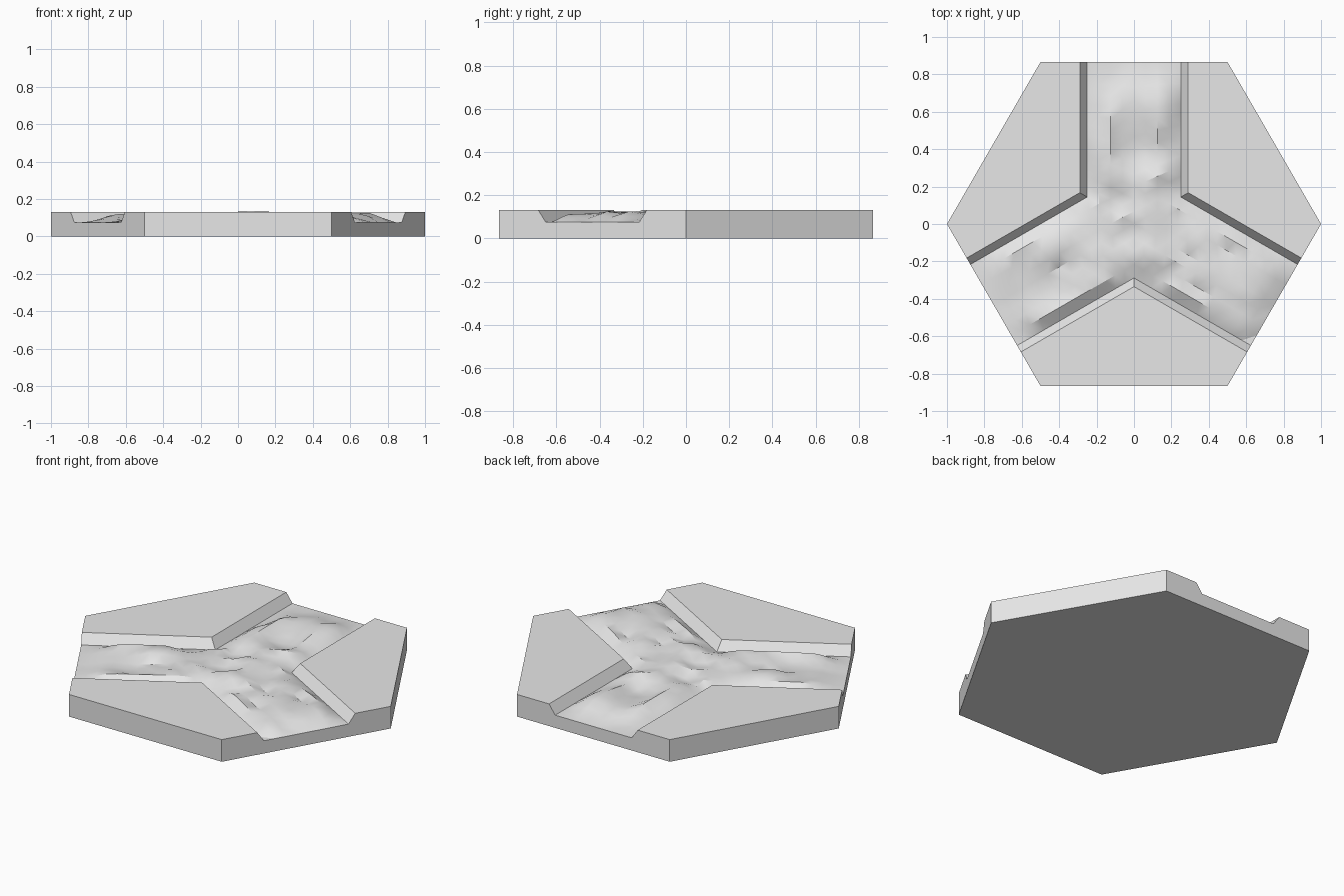
import bpy, bmesh, math
from mathutils import Vector, Matrix, noise

if "Cube" in bpy.data.objects:
    bpy.data.objects.remove(bpy.data.objects["Cube"])

TOP, BED = 0.131, 0.075        # plateau and river bed heights
RIM, FOOT = 0.29, 0.25         # half widths of the channel at bank top and foot
END = math.sqrt(3) / 2         # distance from centre to a flat side
SLOPE = 1 / math.sqrt(3)
TURNS = [Matrix.Rotation(math.radians(a), 3, 'Z') for a in (0, 120, 240)]

stone = bpy.data.materials.new("stone_grey")
stone.use_nodes = True
grey = (0.8, 0.8, 0.8, 1)
stone.diffuse_color = grey
stone.node_tree.nodes["Principled BSDF"].inputs["Base Color"].default_value = grey


def finish(name, bm):
    bmesh.ops.remove_doubles(bm, verts=bm.verts[:], dist=0.0005)
    bmesh.ops.recalc_face_normals(bm, faces=bm.faces[:])
    mesh = bpy.data.meshes.new(name)
    bm.to_mesh(mesh)
    bm.free()
    mesh.materials.append(stone)
    obj = bpy.data.objects.new(name, mesh)
    bpy.context.collection.objects.link(obj)
    return obj


# Hexagonal tile: three plateaus, sloped banks, notched and plain side walls
bm = bmesh.new()


def face(turn, points):
    bm.faces.new([bm.verts.new(turn @ Vector(p)) for p in points])


for i, turn in enumerate(TURNS):
    back = TURNS[i - 1]                      # the neighbouring arm, clockwise
    to_here = turn.inverted() @ back
    wall = [(0.5, 0), (0.5, TOP), (RIM, TOP), (FOOT, BED)]
    outline = wall + [(-x, z) for x, z in reversed(wall)]
    face(turn, [(x, END, z) for x, z in outline])
    face(turn, [(0.5, END, 0), (1, 0, 0), (1, 0, TOP), (0.5, END, TOP)])
    rim_end = to_here @ Vector((-RIM, END, TOP))
    face(turn, [(RIM, END, TOP), (0.5, END, TOP), (1, 0, TOP), rim_end,
                (RIM, RIM * SLOPE, TOP)])
    for s in (-1, 1):
        face(turn, [(s * RIM, END, TOP), (s * RIM, RIM * SLOPE, TOP),
                    (s * FOOT, FOOT * SLOPE, BED), (s * FOOT, END, BED)])
face(TURNS[0], [(math.cos(a), math.sin(a), 0)
                for a in (math.radians(60 * k) for k in range(6))])
finish("tile_base", bm)


# Rippled river: one grid per arm, joined at the centre
def smooth(t):
    t = max(0, min(1, t))
    return t * t * (3 - 2 * t)


def ripple(x, y, arm, turn):
    p = turn @ Vector((x, y, 0))
    broad = noise.noise(Vector((p.x * 6, p.y * 9, 3.1)))
    streak = noise.noise(Vector((x * 11, y * 4, 7.3 + 5 * arm)))
    w = smooth((p.length - 0.2) / 0.3)
    level = 0.68 + 0.95 * (broad * (1 - w) + streak * w)
    level = max(0.15, min(1, level))
    bank = smooth((FOOT - abs(x)) / 0.09)
    mouth = smooth((END - y) / (0.1 if arm == 2 else 0.22))
    return BED + 0.057 * level * bank * mouth


ACROSS, ALONG = 8, 13
bm = bmesh.new()
for arm, turn in enumerate(TURNS):
    rows = []
    for j in range(ALONG + 1):
        row = []
        for i in range(ACROSS + 1):
            x = FOOT * (2 * i / ACROSS - 1)
            start = abs(x) * SLOPE
            y = start + (END - start) * j / ALONG
            row.append(bm.verts.new(turn @ Vector((x, y, 0))))
            # the shared seams use the same height in both arms
            row[-1].co.z = ripple(x, y, arm, turn)
        rows.append(row)
    for low, high in zip(rows, rows[1:]):
        for i in range(ACROSS):
            bm.faces.new((low[i], low[i + 1], high[i + 1], high[i]))
bmesh.ops.triangulate(bm, faces=bm.faces[:])
river = finish("river_surface", bm)

bpy.ops.object.select_all(action='DESELECT')
river.select_set(True)
bpy.context.view_layer.objects.active = river
bpy.ops.object.shade_smooth_by_angle(angle=math.radians(30))
